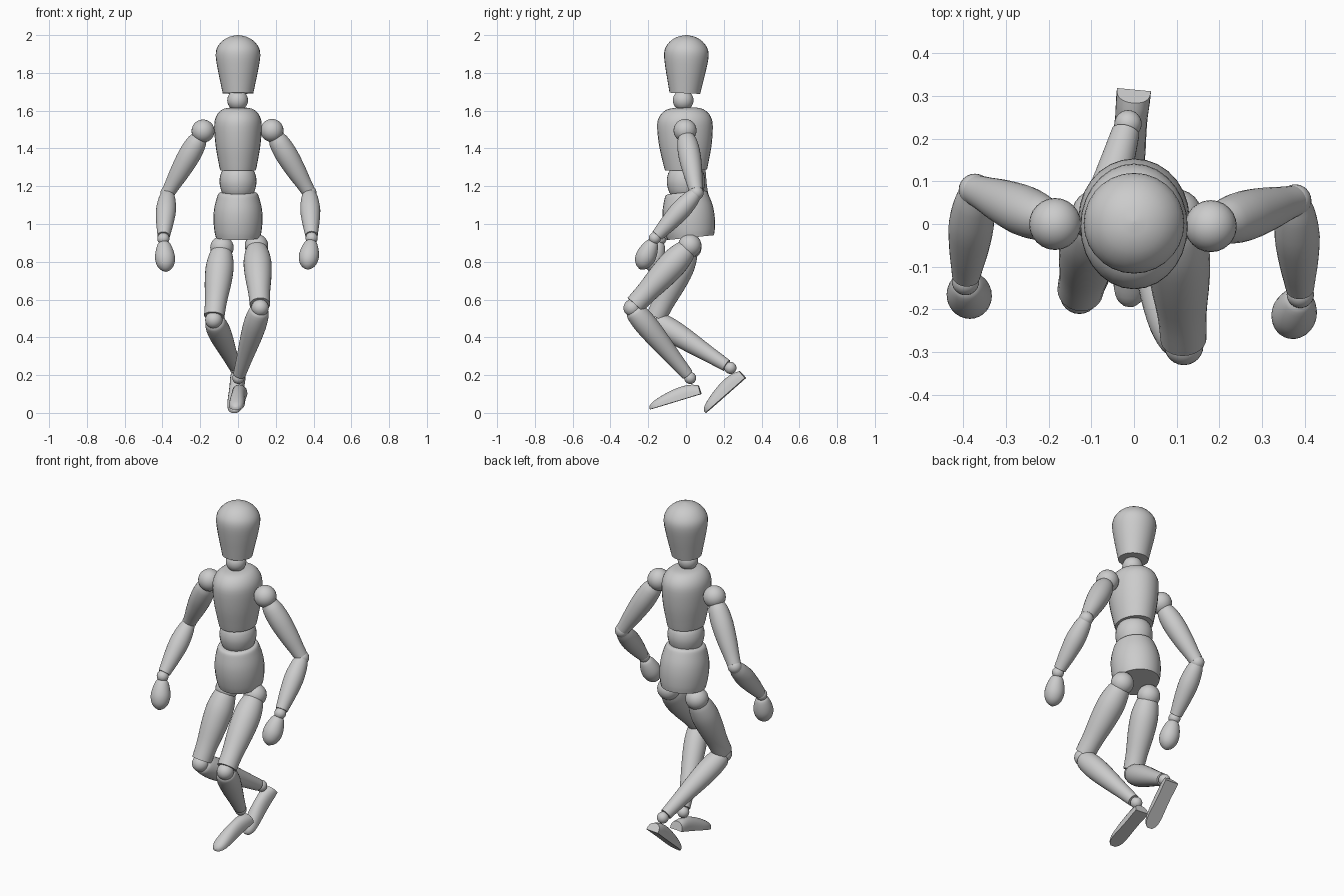
import bpy, bmesh, math
from mathutils import Vector, Matrix

if "Cube" in bpy.data.objects:
    bpy.data.objects.remove(bpy.data.objects["Cube"])

SIDES = 28


def finish(name, bm, angle=40):
    bmesh.ops.recalc_face_normals(bm, faces=bm.faces)
    mesh = bpy.data.meshes.new(name)
    bm.to_mesh(mesh)
    bm.free()
    obj = bpy.data.objects.new(name, mesh)
    bpy.context.collection.objects.link(obj)
    bpy.ops.object.select_all(action='DESELECT')
    obj.select_set(True)
    bpy.context.view_layer.objects.active = obj
    bpy.ops.object.shade_smooth_by_angle(angle=math.radians(angle))
    return obj


def refine(points, steps=3):
    """Pass a smooth curve through the profile points."""
    pts = [Vector(p) for p in points]
    pts = [2 * pts[0] - pts[1]] + pts + [2 * pts[-1] - pts[-2]]
    out = []
    for a, b, c, d in zip(pts, pts[1:], pts[2:], pts[3:]):
        for i in range(steps):
            t = i / steps
            out.append(0.5 * (2 * b + (c - a) * t + (2 * a - 5 * b + 4 * c - d) * t * t
                              + (3 * b - a - 3 * c + d) * t ** 3))
    return out + [pts[-2]]


def loft(bm, rings):
    loops = [[bm.verts.new(co) for co in ring] for ring in rings]
    for low, high in zip(loops, loops[1:]):
        n = len(low)
        for i in range(n):
            j = (i + 1) % n
            bm.faces.new((low[i], low[j], high[j], high[i]))
    bm.faces.new(loops[0])
    bm.faces.new(loops[-1])


def turned(name, start, end, profile, depth=1.0):
    """Turned part from start to end; profile holds (fraction of length, radius)."""
    start, end = Vector(start), Vector(end)
    axis = end - start
    up = Vector((0, 0, 1))
    if axis.z < 0:
        turn = (-up).rotation_difference(axis).to_matrix() @ Matrix.Rotation(math.pi, 3, 'X')
    else:
        turn = up.rotation_difference(axis).to_matrix()
    rings = []
    for t, r in refine(profile):
        ring = []
        for i in range(SIDES):
            a = math.tau * i / SIDES
            local = Vector((r * math.cos(a), r * depth * math.sin(a), t * axis.length))
            ring.append(start + turn @ local)
        rings.append(ring)
    bm = bmesh.new()
    loft(bm, rings)
    return finish(name, bm)


def ball(name, centre, radius):
    bm = bmesh.new()
    bmesh.ops.create_uvsphere(bm, u_segments=24, v_segments=14, radius=radius,
                              matrix=Matrix.Translation(centre))
    return finish(name, bm)


def foot(name, heel, toe):
    """Flat sole with an arched top, tapering to a rounded toe."""
    heel, toe = Vector(heel), Vector(toe)
    axis = toe - heel
    forward = axis.normalized()
    side = forward.cross(Vector((0, 0, 1))).normalized()
    up = side.cross(forward)
    # fraction of length, half width, height
    stations = [(0, .040, .048), (.12, .040, .062), (.3, .038, .068), (.5, .039, .064),
                (.7, .041, .053), (.85, .039, .041), (.95, .029, .029), (1, .014, .015)]
    rings = []
    for t, w, h in refine(stations, 2):
        arch = [math.pi * i / 12 for i in range(13)]
        rings.append([heel + axis * t + side * w * math.cos(a)
                      + up * h * math.sin(a) ** 0.7 for a in arch])
    bm = bmesh.new()
    loft(bm, rings)
    return finish(name, bm)


# Head, neck and trunk
turned("head", (0, -.006, 1.692), (0, .006, 2.0),
       [(0, .081), (.2, .094), (.42, .108), (.64, .118), (.78, .111),
        (.9, .083), (.97, .046), (1, .004)])
ball("neck_ball", (-.002, -.015, 1.655), .055)
turned("chest", (0, 0, 1.285), (0, -.008, 1.617),
       [(0, .095), (.12, .103), (.4, .119), (.7, .126), (.85, .117),
        (.95, .092), (.99, .06), (1, .01)], depth=1.17)
turned("waist", (0, 0, 1.15), (0, 0, 1.3),
       [(0, .076), (.2, .090), (.5, .098), (.8, .090), (1, .068)], depth=1.04)
turned("pelvis", (0, .025, .928), (0, 0, 1.168),
       [(0, .117), (.15, .125), (.4, .130), (.65, .126), (.88, .112), (.97, .103), (1, .09)],
       depth=1.06)

UPPER_ARM = [(.1, .042), (.2, .054), (.4, .059), (.65, .052), (.85, .042), (.97, .037)]
FOREARM = [(.03, .036), (.15, .046), (.38, .053), (.65, .046), (.85, .037), (.94, .033)]
HAND = [(0, .022), (.08, .034), (.3, .047), (.55, .053), (.78, .045), (.93, .026), (1, .004)]
THIGH = [(.04, .052), (.12, .064), (.28, .074), (.5, .070), (.75, .058), (.95, .054)]
SHIN = [(.02, .042), (.06, .054), (.2, .061), (.4, .057), (.7, .043), (.95, .033)]

# Joint positions of the two posed sides
POSE = {
    "left": dict(shoulder=(.18, -.005, 1.495), elbow=(.378, .055, 1.165),
                 wrist=(.39, -.165, .925), fingertip=(.365, -.245, .762),
                 hip=(.098, .02, .885), knee=(.117, -.285, .556),
                 ankle=(.002, .022, .185), heel=(.01, .08, .1), toe=(-.012, -.19, .018)),
    "right": dict(shoulder=(-.185, 0, 1.492), elbow=(-.373, .08, 1.162),
                  wrist=(-.395, -.135, .922), fingertip=(-.38, -.19, .748),
                  hip=(-.085, .02, .875), knee=(-.128, -.165, .492),
                  ankle=(-.014, .235, .238), heel=(.0, .315, .185), toe=(-.02, .105, 0)),
}
BALLS = dict(shoulder=.061, elbow=.038, wrist=.032, hip=.062, knee=.046, ankle=.032)
LIMBS = [("upper_arm", "shoulder", "elbow", UPPER_ARM), ("forearm", "elbow", "wrist", FOREARM),
         ("thigh", "hip", "knee", THIGH), ("shin", "knee", "ankle", SHIN)]

# Arms and legs
for label, joints in POSE.items():
    for joint, radius in BALLS.items():
        ball(f"{label}_{joint}_ball", joints[joint], radius)
    for part, a, b, profile in LIMBS:
        turned(f"{label}_{part}", joints[a], joints[b], profile)
    palm = Vector(joints["wrist"]).lerp(Vector(joints["fingertip"]), .1)
    turned(f"{label}_hand", palm, joints["fingertip"], HAND)
    foot(f"{label}_foot", joints["heel"], joints["toe"])
